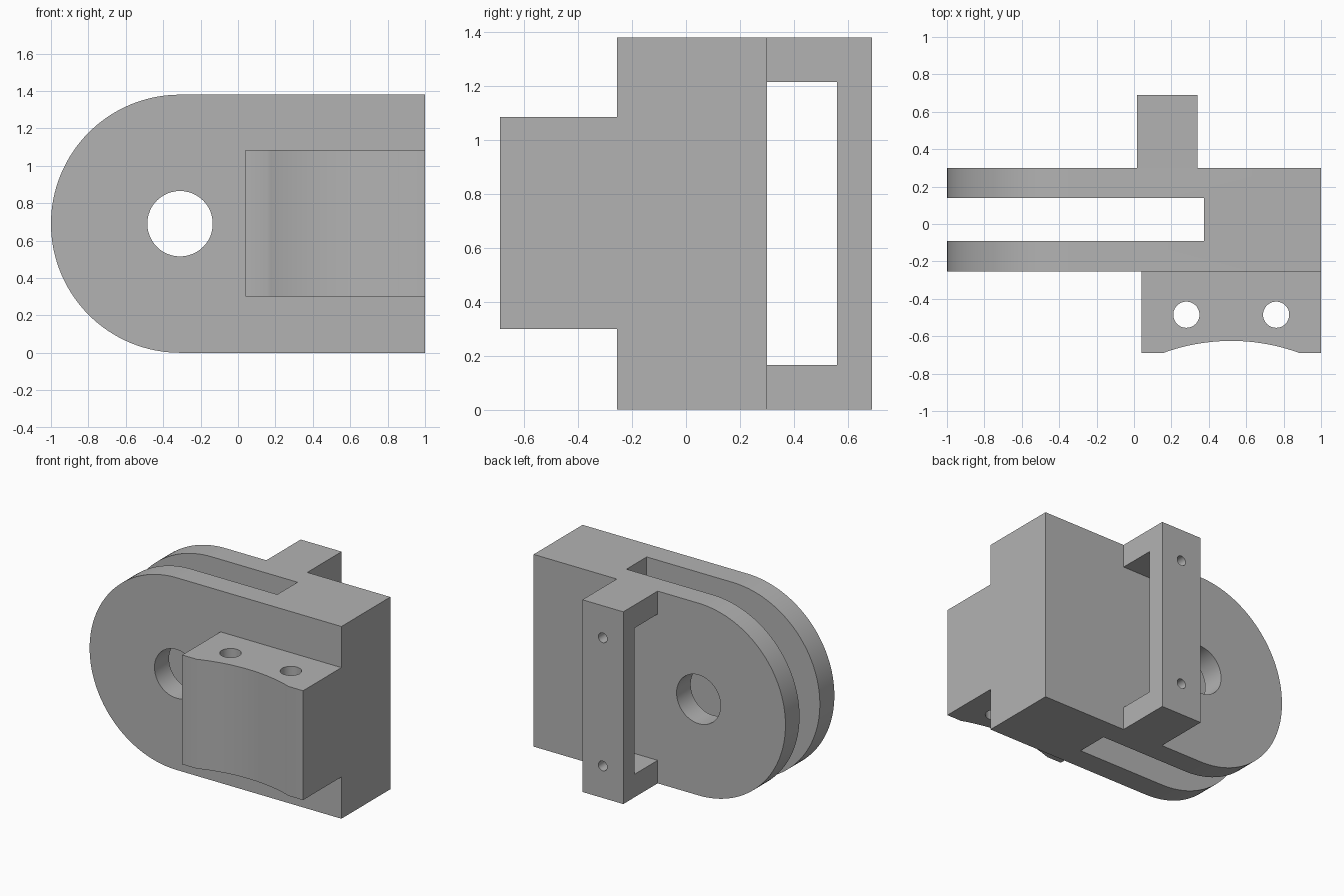
import bpy, bmesh, math
from mathutils import Vector

old = bpy.data.objects.get("Cube")
if old:
    bpy.data.objects.remove(old, do_unlink=True)

grey = bpy.data.materials.new("plain grey")
grey.use_nodes = True
grey.diffuse_color = (0.45, 0.45, 0.45, 1)
grey.node_tree.nodes["Principled BSDF"].inputs["Base Color"].default_value = grey.diffuse_color


def prism(name, profile, axis, lo, hi):
    """Extrude a closed 2D profile along an axis; the profile uses the other two axes in xyz order."""
    bm = bmesh.new()
    verts = []
    for p in profile:
        co = list(p)
        co.insert(axis, lo)
        verts.append(bm.verts.new(co))
    face = bm.faces.new(verts)
    grown = bmesh.ops.extrude_face_region(bm, geom=[face])["geom"]
    shift = Vector((0, 0, 0))
    shift[axis] = hi - lo
    bmesh.ops.translate(bm, vec=shift, verts=[g for g in grown if isinstance(g, bmesh.types.BMVert)])
    bmesh.ops.recalc_face_normals(bm, faces=bm.faces)
    mesh = bpy.data.meshes.new(name)
    bm.to_mesh(mesh)
    bm.free()
    mesh.materials.append(grey)
    obj = bpy.data.objects.new(name, mesh)
    bpy.context.collection.objects.link(obj)
    return obj


def arc(cx, cy, r, start, end, n):
    angles = [math.radians(start + (end - start) * i / n) for i in range(n + 1)]
    return [(cx + r * math.cos(a), cy + r * math.sin(a)) for a in angles]


def circle(cx, cy, r, n=48):
    return arc(cx, cy, r, 0, 360, n)[:-1]


def rect(a0, b0, a1, b1):
    return [(a0, b0), (a1, b0), (a1, b1), (a0, b1)]


def carve(obj, cutters):
    """Subtract the cutters, bake the result and shade the curved faces smooth."""
    for c in cutters:
        c.hide_render = True
        mod = obj.modifiers.new("cut", "BOOLEAN")
        mod.operation, mod.solver, mod.object = "DIFFERENCE", "EXACT", c
    bpy.context.view_layer.update()
    baked = bpy.data.meshes.new_from_object(obj.evaluated_get(bpy.context.evaluated_depsgraph_get()))
    obj.modifiers.clear()
    obj.data = baked
    for c in cutters:
        bpy.data.objects.remove(c, do_unlink=True)
    bpy.ops.object.select_all(action="DESELECT")
    obj.select_set(True)
    bpy.context.view_layer.objects.active = obj
    bpy.ops.object.shade_smooth_by_angle(angle=math.radians(20))


X, Y, Z = 0, 1, 2
R = 0.69          # half the height, radius of the rounded end
PIVOT = R - 1     # x of the pivot hole

# Forked body: rounded end, slot between the two cheeks, pivot hole
body = prism("forked_body", arc(PIVOT, R, R, 90, 270, 64) + [(1, 0), (1, 2 * R)], Y, -0.255, 0.3)
carve(body, [
    prism("slot_cutter", rect(-1.2, -0.09, 0.375, 0.14), Z, -0.1, 1.5),
    prism("pivot_cutter", circle(PIVOT, R, 0.175), Y, -0.4, 0.4),
])

# Front block with a hollowed face and two vertical bolt holes
MID, CHORD, SAG = 0.52, 0.365, 0.065
radius = (CHORD ** 2 + SAG ** 2) / (2 * SAG)
half = math.degrees(math.asin(CHORD / radius))
hollow = arc(MID, -0.69 + SAG - radius, radius, 90 + half, 90 - half, 32)
block = prism("front_block", [(0.04, -0.255), (0.04, -0.69)] + hollow + [(1, -0.69), (1, -0.255)],
              Z, 0.3, 1.085)
carve(block, [prism("bolt_cutter", circle(x, -0.485, 0.07), Z, 0.2, 1.2) for x in (0.28, 0.76)])

# Back handle: C-shaped bracket with two small screw holes
handle = prism("back_handle", [(0.3, 0), (0.69, 0), (0.69, 2 * R), (0.3, 2 * R),
                               (0.3, 1.215), (0.56, 1.215), (0.56, 0.165), (0.3, 0.165)], X, 0.015, 0.34)
carve(handle, [prism("screw_cutter", circle(0.178, z, 0.035, 32), Y, 0.5, 0.8) for z in (0.23, 1.15)])
